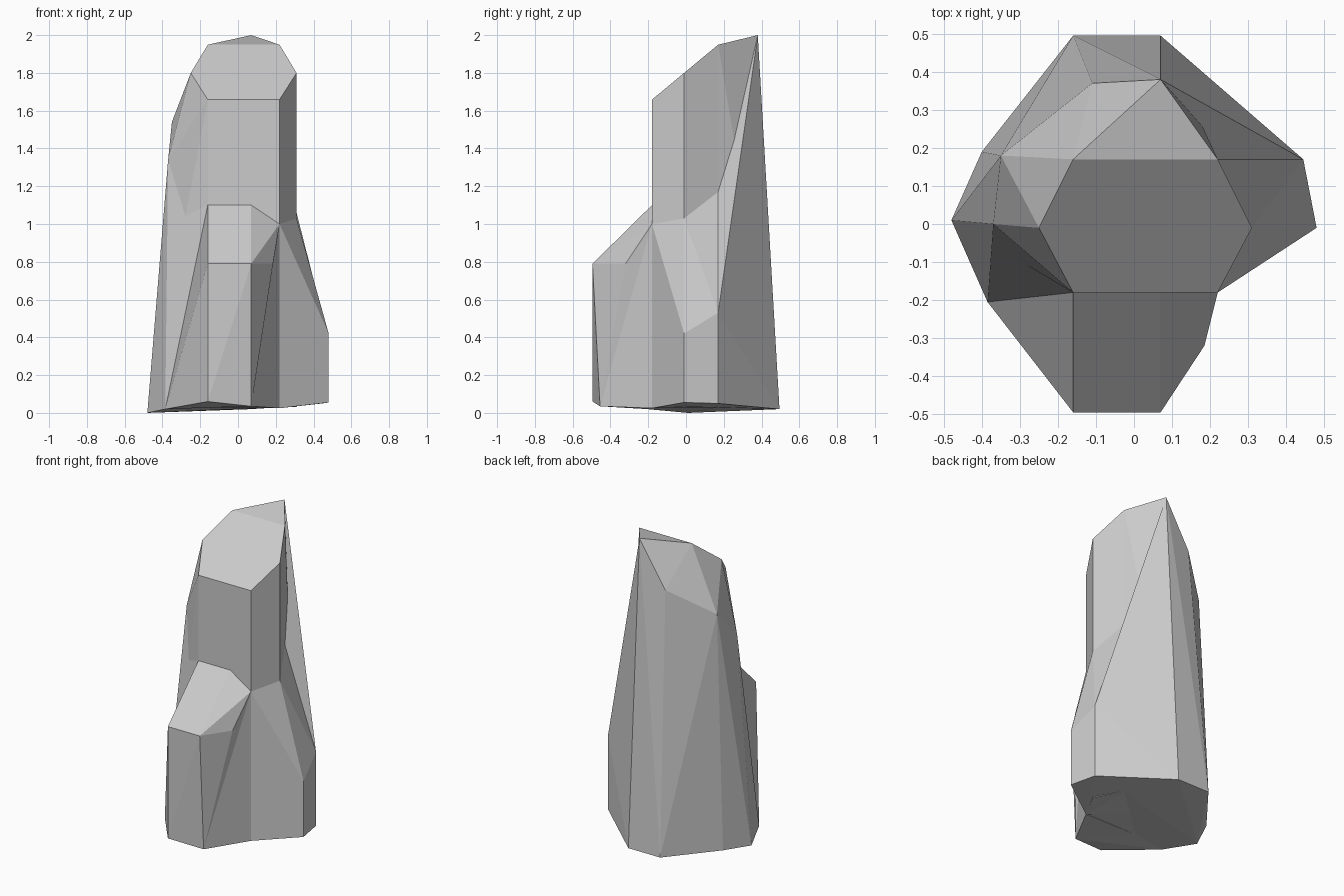
import bpy, bmesh
from mathutils import Vector

if "Cube" in bpy.data.objects:
    bpy.data.objects.remove(bpy.data.objects["Cube"])


def chunk(name, points):
    """Flat-faced convex stone chunk wrapped around a few corner points."""
    bm = bmesh.new()
    for p in points:
        bm.verts.new(p)
    res = bmesh.ops.convex_hull(bm, input=list(bm.verts))
    junk = [v for v in bm.verts if not v.link_faces]
    bmesh.ops.delete(bm, geom=junk, context='VERTS')
    bmesh.ops.recalc_face_normals(bm, faces=list(bm.faces))
    bmesh.ops.dissolve_limit(bm, angle_limit=0.01, verts=list(bm.verts), edges=list(bm.edges))
    me = bpy.data.meshes.new(name)
    bm.to_mesh(me)
    bm.free()
    ob = bpy.data.objects.new(name, me)
    bpy.context.collection.objects.link(ob)
    return ob


# central six-sided column, cut by a slanted plane
hexagon = [(-.16, .17), (.22, .17), (.31, -.01), (.22, -.18), (-.16, -.18), (-.25, -.01)]
top = [Vector((x, y, 1.808 + .83 * y)) for x, y in hexagon]
base = [Vector((x, y, .03)) for x, y in hexagon]
back_l, back_r, right, front_r, front_l, left = top

# corners shared by neighbouring chunks
peak = (.07, .38, 2.0)
side_hi = (-.37, 0, 1.34)
ledge_l, ledge_m, ledge_r = (-.16, -.18, 1.10), (.07, -.18, 1.10), (.22, -.18, 1.0)
notch = (.22, .17, 1.17)
wing_tip, wing_foot = (.445, .17, .53), (.445, .17, .05)
back_foot = (.07, .495, .02)
left_foot, front_left_foot = (-.48, .01, 0), (-.385, -.205, .02)
front_foot = (.07, -.455, .035)

column = chunk("central_column", top + base)
parts = [
    # tall shard leaning on the back and left
    chunk("back_shard", [peak, (-.11, .37, 1.705), (-.35, .18, 1.54), side_hi,
                         back_l, back_r, left, front_l, ledge_l, back_foot,
                         (-.16, .495, .02), (-.4, .19, .015), left_foot, base[1], base[4]]),
    # sloping blade from the peak to the right side
    chunk("back_right_blade", [peak, notch, wing_tip, wing_foot, back_foot, base[0], base[1]]),
    # low shoulder on the right
    chunk("right_shoulder", [notch, (.31, -.01, 1.03), ledge_r, wing_tip, wing_foot,
                             (.48, -.01, .42), (.48, -.01, .055), (.22, -.18, .025), base[1],
                             (0, 0, .03)]),
    # flare at the lower left
    chunk("left_flare", [side_hi, ledge_l, left_foot, front_left_foot, base[4], (0, 0, .03)]),
    # short shard at the front
    chunk("front_shard", [ledge_l, ledge_m, ledge_r, (-.16, -.495, .79), (.07, -.495, .79),
                          (.185, -.32, .79), front_left_foot, (-.16, -.495, .06), front_foot,
                          base[4]]),
    # filler between the front shard and the shoulder
    chunk("front_foot", [ledge_r, front_foot, (.22, -.18, .025), base[4], ledge_l]),
]

# fuse everything into one solid rock
bpy.context.view_layer.objects.active = column
for p in parts:
    mod = column.modifiers.new("fuse", 'BOOLEAN')
    mod.operation, mod.solver, mod.object = 'UNION', 'EXACT', p
    bpy.ops.object.modifier_apply(modifier=mod.name)
    bpy.data.objects.remove(p)
column.name = "crystal_rock"
